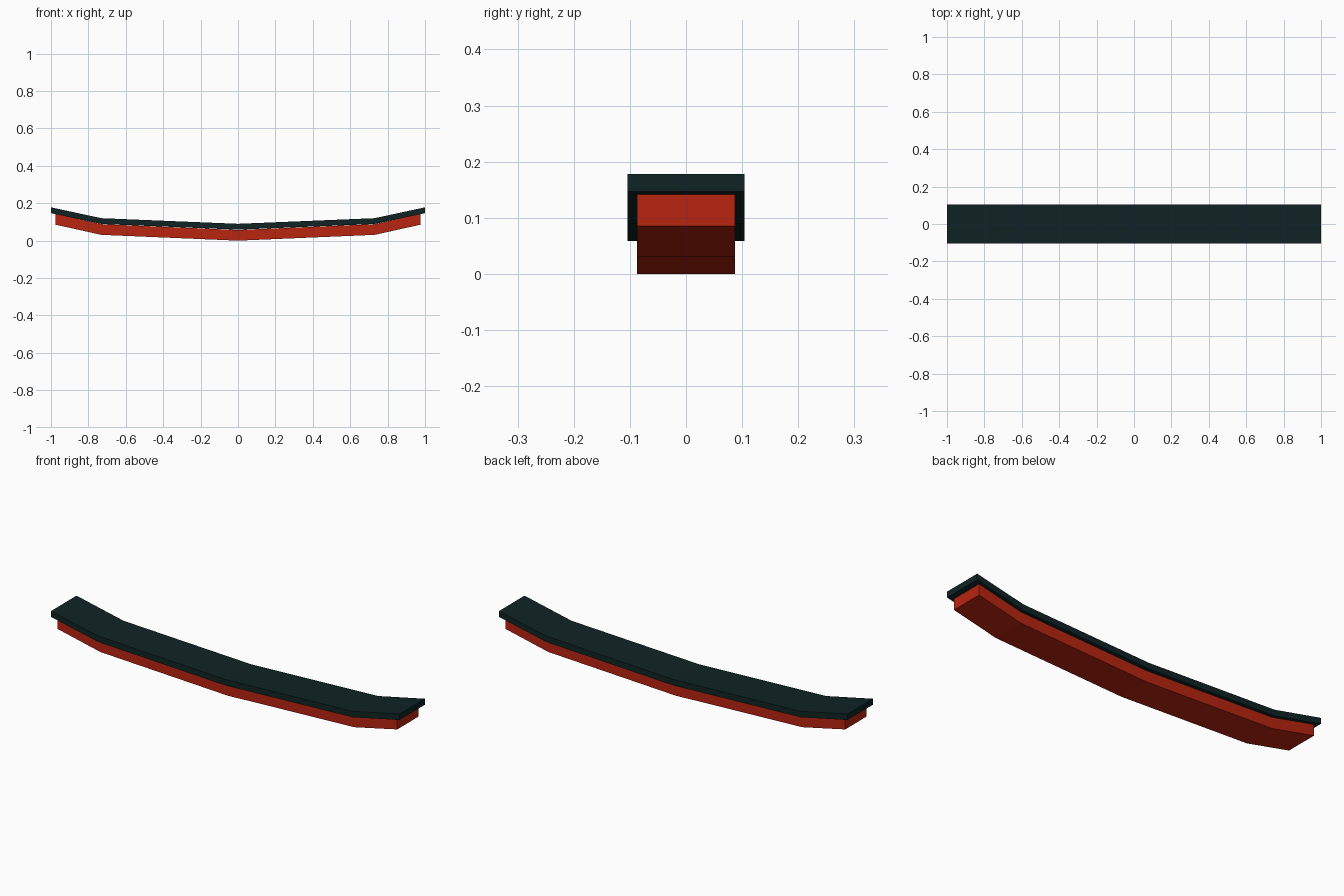
import bpy
import bmesh

cube = bpy.data.objects.get("Cube")
if cube:
    bpy.data.objects.remove(cube, do_unlink=True)


def make_material(name, rgb):
    mat = bpy.data.materials.new(name)
    mat.use_nodes = True
    color = (*rgb, 1.0)
    mat.diffuse_color = color
    bsdf = mat.node_tree.nodes["Principled BSDF"]
    bsdf.inputs["Base Color"].default_value = color
    return mat


def curved_beam(name, half_path, thickness, half_width, mat):
    """Rectangular beam following a mirrored path of (x, underside z) points."""
    path = [(-x, z) for x, z in reversed(half_path[1:])] + half_path
    bm = bmesh.new()
    rings = []
    for x, z in path:
        corners = [(-half_width, z), (half_width, z),
                   (half_width, z + thickness), (-half_width, z + thickness)]
        rings.append([bm.verts.new((x, y, h)) for y, h in corners])
    for a, b in zip(rings, rings[1:]):
        for i in range(4):
            j = (i + 1) % 4
            bm.faces.new((a[i], a[j], b[j], b[i]))
    bm.faces.new(rings[0])
    bm.faces.new(rings[-1])
    bmesh.ops.recalc_face_normals(bm, faces=bm.faces)
    mesh = bpy.data.meshes.new(name)
    bm.to_mesh(mesh)
    bm.free()
    mesh.materials.append(mat)
    obj = bpy.data.objects.new(name, mesh)
    bpy.context.collection.objects.link(obj)
    return obj


dark_teal = make_material("dark teal", (0.005, 0.017, 0.018))
vermilion = make_material("vermilion red", (0.48, 0.018, 0.005))

# Upper cap, wider and longer than the beam below it
curved_beam("cap_slab", [(0, 0.059), (0.73, 0.089), (1.0, 0.147)],
            0.031, 0.104, dark_teal)

# Lower red beam, tucked under the cap
curved_beam("lower_beam", [(0, 0.0), (0.73, 0.031), (0.975, 0.085)],
            0.057, 0.087, vermilion)
